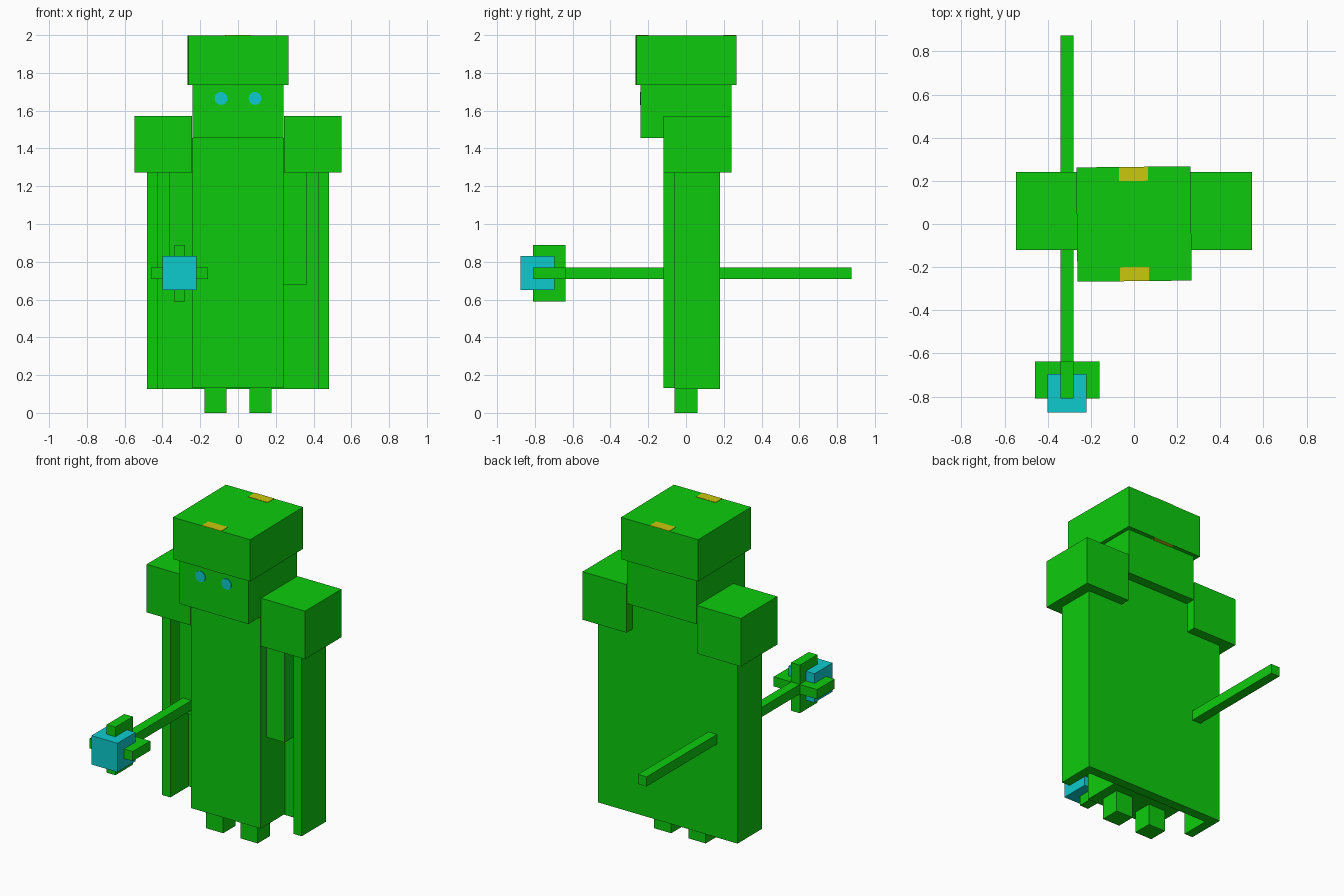
import bpy
import math

# Remove the default cube
if "Cube" in bpy.data.objects:
    bpy.data.objects.remove(bpy.data.objects["Cube"], do_unlink=True)


def material(name, rgb):
    mat = bpy.data.materials.new(name)
    mat.use_nodes = True
    colour = (*rgb, 1.0)
    mat.diffuse_color = colour
    mat.node_tree.nodes["Principled BSDF"].inputs["Base Color"].default_value = colour
    return mat


GREEN = material("bright green", (0.004, 0.6, 0.004))
CYAN = material("cyan", (0.004, 0.6, 0.62))
YELLOW = material("yellow", (0.6, 0.58, 0.004))


def box(name, x, y, z, mat=GREEN, turn=0.0):
    """Box between the given (min, max) pairs, turned about the vertical axis."""
    bpy.ops.mesh.primitive_cube_add(size=1)
    obj = bpy.context.object
    obj.name = name
    size = [b - a for a, b in (x, y, z)]
    centre = [(a + b) / 2 for a, b in (x, y, z)]
    for v in obj.data.vertices:
        v.co = [c * s + m for c, s, m in zip(v.co, size, centre)]
    obj.rotation_euler.z = turn
    obj.data.materials.append(mat)
    return obj


def pair(name, x, y, z):
    """The same box on both sides of the body."""
    box("left_" + name, x, y, z)
    box("right_" + name, (-x[1], -x[0]), y, z)


# Body, head and limbs
box("body", (-0.24, 0.24), (-0.12, 0.12), (0.132, 1.455))
box("head", (-0.24, 0.24), (-0.24, 0.24), (1.455, 1.737))
pair("leg", (0.06, 0.178), (-0.06, 0.06), (0, 0.134))
pair("arm", (0.24, 0.365), (-0.06, 0.06), (0.68, 1.28))
pair("shoulder", (0.243, 0.547), (-0.12, 0.24), (1.272, 1.572))

# Cape: back panel with a wing along each side
box("cape_back", (-0.482, 0.482), (0.12, 0.18), (0.126, 1.3))
box("cape_collar", (-0.243, 0.243), (0.12, 0.18), (1.3, 1.455))
pair("cape_side", (0.425, 0.482), (-0.06, 0.12), (0.126, 1.28))

# Hat, very slightly turned, with patches above and below
TURN = math.radians(0.6)
box("hat", (-0.265, 0.265), (-0.265, 0.265), (1.737, 1.998), GREEN, TURN)
for side, y in (("front", (-0.265, -0.2)), ("back", (0.2, 0.265))):
    box(side + "_hat_patch_top", (-0.067, 0.067), y, (1.996, 2.0), YELLOW, TURN)
    box(side + "_hat_patch_under", (-0.067, 0.067), y, (1.735, 1.739), YELLOW, TURN)

# Eyes: thin round discs
for side, x in (("left", 0.09), ("right", -0.09)):
    bpy.ops.mesh.primitive_cylinder_add(
        vertices=16, radius=0.034, depth=0.008,
        location=(x, -0.24, 1.665), rotation=(math.pi / 2, 0, 0))
    eye = bpy.context.object
    eye.name = side + "_eye"
    eye.data.materials.append(CYAN)

# Staff with a crossed claw around a cube gem
box("staff_shaft", (-0.34, -0.28), (-0.7, 0.875), (0.71, 0.77))
box("staff_claw_upright", (-0.34, -0.28), (-0.81, -0.637), (0.59, 0.89))
box("staff_claw_crossbar", (-0.46, -0.16), (-0.81, -0.637), (0.71, 0.77))
box("staff_gem", (-0.4, -0.22), (-0.875, -0.696), (0.65, 0.83), CYAN)
